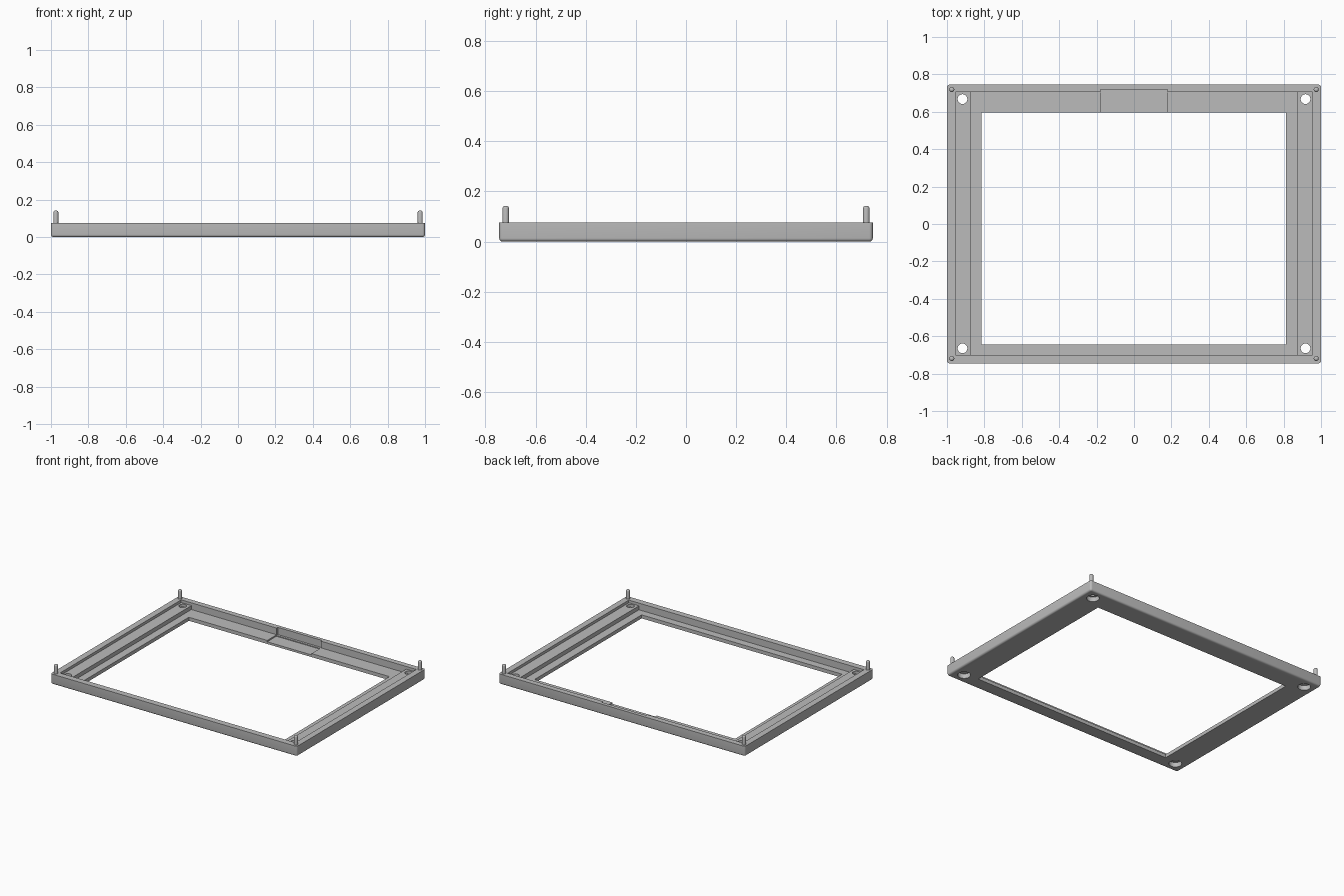
import bpy, bmesh
from mathutils import Matrix, Vector

if "Cube" in bpy.data.objects:
    bpy.data.objects.remove(bpy.data.objects["Cube"], do_unlink=True)

grey = bpy.data.materials.new("plain grey")
grey.use_nodes = True
grey.diffuse_color = (0.5, 0.5, 0.5, 1)
grey.node_tree.nodes["Principled BSDF"].inputs["Base Color"].default_value = (0.5, 0.5, 0.5, 1)


def finish(name, bm):
    bmesh.ops.recalc_face_normals(bm, faces=bm.faces)
    mesh = bpy.data.meshes.new(name)
    bm.to_mesh(mesh)
    bm.free()
    mesh.materials.append(grey)
    ob = bpy.data.objects.new(name, mesh)
    bpy.context.collection.objects.link(ob)
    return ob


def box_mesh(lo, hi):
    lo, hi = Vector(lo), Vector(hi)
    bm = bmesh.new()
    bmesh.ops.create_cube(bm, size=1)
    for v in bm.verts:
        v.co = (lo + hi) / 2 + v.co * (hi - lo)
    return bm


def box(name, lo, hi):
    return finish(name, box_mesh(lo, hi))


def activate(ob):
    bpy.ops.object.select_all(action='DESELECT')
    ob.select_set(True)
    bpy.context.view_layer.objects.active = ob


def cylinder(name, x, y, z0, z1, r, round_top=0):
    bm = bmesh.new()
    bmesh.ops.create_cone(bm, cap_ends=True, segments=24, radius1=r, radius2=r, depth=z1 - z0,
                          matrix=Matrix.Translation((x, y, (z0 + z1) / 2)))
    if round_top:
        rim = [e for e in bm.edges if all(v.co.z > z1 - 0.001 for v in e.verts)]
        bmesh.ops.bevel(bm, geom=rim, offset=round_top, segments=4, profile=0.5, affect='EDGES')
    return finish(name, bm)


def cut(ob, cutter):
    activate(ob)
    mod = ob.modifiers.new("cut", 'BOOLEAN')
    mod.operation = 'DIFFERENCE'
    mod.solver = 'EXACT'
    mod.object = cutter
    bpy.ops.object.modifier_apply(modifier=mod.name)


def smooth(ob):
    activate(ob)
    bpy.ops.object.shade_smooth_by_angle(angle=0.6)


RIM = 0.075      # top of the outer wall
FLOOR = 0.026    # inner floor
LEDGE = 0.055    # top of the side ledges

# Outer body with rounded bottom and softened corners
bm = box_mesh((-1, -0.745, 0), (1, 0.745, RIM))
corners = [e for e in bm.edges if abs(e.verts[0].co.z - e.verts[1].co.z) > 0.01]
bmesh.ops.bevel(bm, geom=corners, offset=0.014, segments=4, profile=0.5, affect='EDGES')
bottom = [e for e in bm.edges if all(v.co.z < 0.001 for v in e.verts)]
bmesh.ops.bevel(bm, geom=bottom, offset=0.0135, segments=4, profile=0.5, affect='EDGES')
frame = finish("frame", bm)

# Pocket, window and the stepped notch in the back rail
openings = [
    box("pocket_cutter", (-0.955, -0.7, FLOOR), (0.955, 0.705, 0.2)),
    box("window_cutter", (-0.816, -0.645, -0.1), (0.812, 0.596, 0.21)),
    box("notch_cutter", (-0.18, 0.5, 0.022), (0.18, 0.719, 0.22)),
    box("notch_floor_cutter", (-0.18, 0.5, 0.016), (0.18, 0.702, 0.23)),
]
for c in openings:
    cut(frame, c)

# Raised ledges along both sides
ledges = []
for side, s in (("left", 1), ("right", -1)):
    xs = sorted((s * 0.872, s * 0.965))
    ledges.append(box(side + "_ledge", (xs[0], -0.71, 0.018), (xs[1], 0.715, LEDGE)))

# Counterbored screw holes through ledges and frame
holes = []
for x in (-0.917, 0.917):
    for y in (-0.665, 0.668):
        holes.append(cylinder("hole_cutter", x, y, -0.1, 0.2, 0.026))
        holes.append(cylinder("counterbore_cutter", x, y, -0.11, 0.034, 0.043))
for part in [frame] + ledges:
    for c in holes:
        cut(part, c)
    smooth(part)
for c in openings + holes:
    bpy.data.objects.remove(c, do_unlink=True)

# Round-tipped corner pins
for side, x in (("left", 0.974), ("right", -0.974)):
    for end, y in (("front", -0.719), ("back", 0.719)):
        smooth(cylinder(f"{end}_{side}_pin", x, y, 0.05, 0.142, 0.0135, 0.011))
